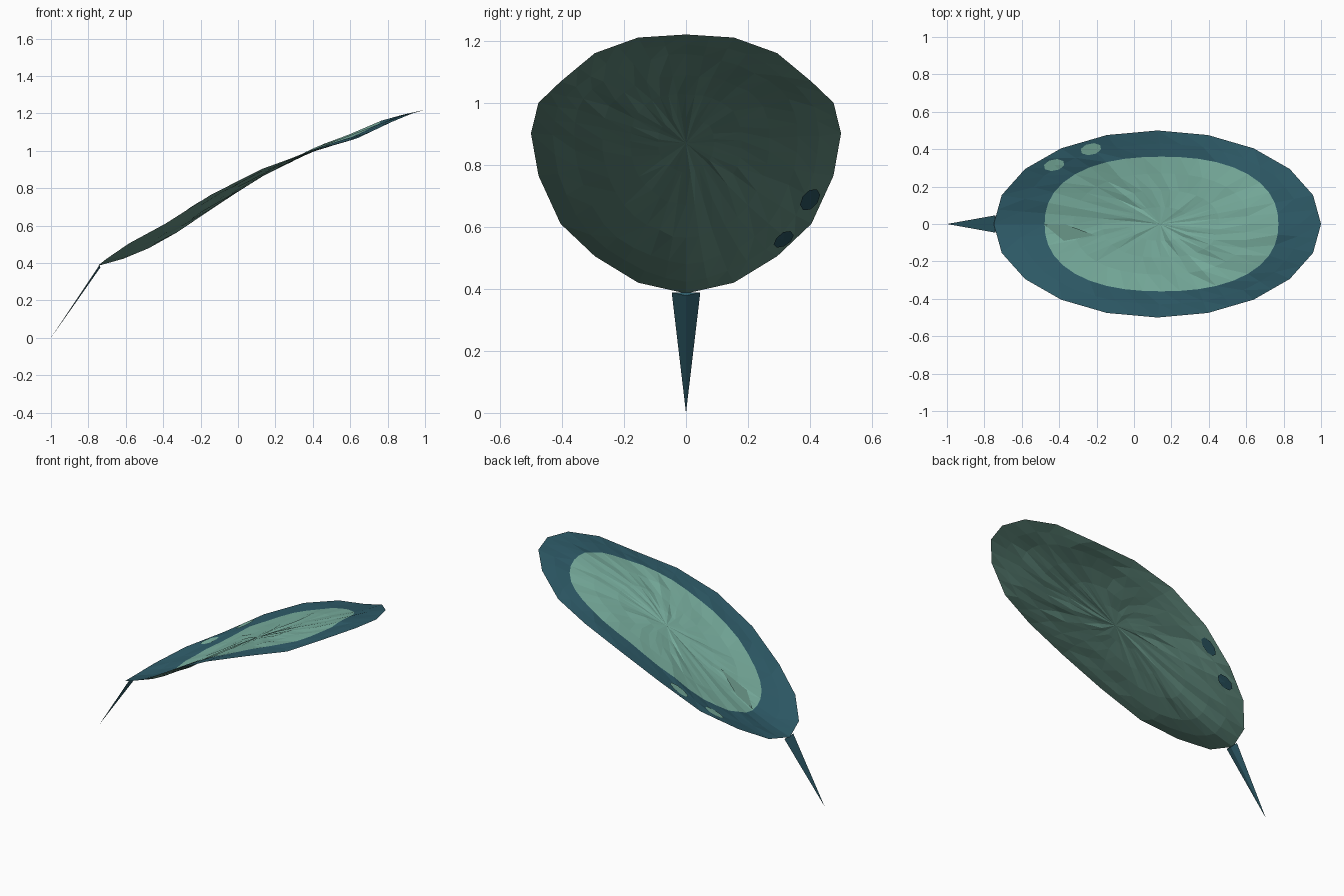
import bpy, bmesh, math, random

if "Cube" in bpy.data.objects:
    bpy.data.objects.remove(bpy.data.objects["Cube"])

random.seed(4)
CX, RX, RY = 0.125, 0.875, 0.5   # leaf outline, seen from above
SEG = 40                         # two mesh segments per outline side


def material(name, rgb):
    lin = [((c / 255 + 0.055) / 1.055) ** 2.4 for c in rgb]
    m = bpy.data.materials.new(name)
    m.diffuse_color = (*lin, 1)
    m.use_nodes = True
    m.node_tree.nodes["Principled BSDF"].inputs["Base Color"].default_value = m.diffuse_color
    return m


TEAL = material("dark teal", (46, 91, 104))
MINT = material("pale mint", (121, 175, 159))
UNDER = material("underside green", (105, 150, 136))


def interp(table, x):
    x = min(max(x, table[0][0]), table[-1][0])
    for (x0, a), (x1, b) in zip(table, table[1:]):
        if x <= x1:
            return a + (b - a) * (x - x0) / (x1 - x0)
    return table[-1][1]


# Height of the rim and of the midrib along the leaf, and its half width
RIM = [(-.75, .385), (-.707, .42), (-.583, .505), (-.389, .61), (-.145, .765), (.125, .902),
       (.395, 1.0), (.639, 1.068), (.833, 1.16), (.957, 1.21), (1.0, 1.22)]
MID = [(-.75, .385), (-.58, .44), (-.4, .52), (-.23, .635), (-.04, .765), (.12, .865),
       (.4, 1.01), (.64, 1.105), (.8, 1.175), (1.0, 1.22)]
WIDTH = [(CX - RX * math.cos(i * math.pi / 10), RY * math.sin(i * math.pi / 10)) for i in range(11)]


def height(x, y):
    w = max(interp(WIDTH, x), 1e-4)
    f = min(abs(y) / w, 1) ** 1.3
    return interp(MID, x) * (1 - f) + interp(RIM, x) * f


def outline(i):
    def corner(k):
        a = k * math.pi / 10
        return CX + RX * math.cos(a), RY * math.sin(a)
    (ax, ay), (bx, by) = corner(i // 2), corner((i + 1) // 2)
    return (ax + bx) / 2, (ay + by) / 2


def border(i):
    # slightly squared oval between mint centre and teal edge
    a = i * 2 * math.pi / SEG
    c, s = math.cos(a), math.sin(a)
    r = (abs(c) ** 2.3 + abs(s) ** 2.3) ** (-1 / 2.3)
    return 0.147 + 0.625 * r * c, 0.36 * r * s


def make(name, verts, faces, mats, rule=None):
    me = bpy.data.meshes.new(name)
    me.from_pydata(verts, [], faces)
    for m in mats:
        me.materials.append(m)
    if rule:
        for p in me.polygons:
            p.material_index = rule(p.index)
    ob = bpy.data.objects.new(name, me)
    bpy.context.collection.objects.link(ob)
    return ob


# Rings of the leaf: centre, mint area, border, teal edge, rim
INNER = [0.25, 0.5, 0.75, 1.0]
OUTER = [0.5, 1.0]
WRINKLE = [[random.uniform(-.005, .005) for _ in range(SEG)] for _ in range(6)]


def leaf(name, drop, mats, rule, flip):
    verts = [(0.14, 0, height(0.14, 0) - drop)]
    for r, t in enumerate(INNER + OUTER):
        for i in range(SEG):
            bx, by = border(i)
            if r < len(INNER):
                x, y = 0.14 + (bx - 0.14) * t, by * t
            else:
                ox, oy = outline(i)
                x, y = bx + (ox - bx) * t, by + (oy - by) * t
            last = r == 5
            dz = 0 if last else WRINKLE[r][i] * (0.4 if r == 4 else 1) - drop
            if i in (0, SEG // 2) and not last:
                dz = -drop
            verts.append((x, y, height(x, y) + dz))
    faces = [(0, 1 + i, 1 + (i + 1) % SEG) for i in range(SEG)]
    for r in range(5):
        a, b = 1 + r * SEG, 1 + (r + 1) * SEG
        for i in range(SEG):
            j = (i + 1) % SEG
            faces += [(a + i, b + i, b + j), (a + i, b + j, a + j)]
    if flip:
        faces = [f[::-1] for f in faces]
    return make(name, verts, faces, mats, rule)


mint_faces = SEG + 2 * SEG * (len(INNER) - 1)
leaf("leaf_top", 0, [MINT, TEAL], lambda k: 0 if k < mint_faces else 1, False)
leaf("leaf_underside", 0.006, [UNDER], None, True)


# Spots near the edge, shown on both sides
def spot(name, cx, cy, rx, ry, tilt, lift, mat):
    verts = []
    for k in range(8):
        a = (k + 0.5) * math.pi / 4
        u, v = rx * math.cos(a), ry * math.sin(a)
        x = cx + u * math.cos(tilt) - v * math.sin(tilt)
        y = cy + u * math.sin(tilt) + v * math.cos(tilt)
        verts.append((x, y, height(x, y) + lift))
    verts.append((cx, cy, height(cx, cy) + lift))
    faces = [(8, k, (k + 1) % 8) for k in range(8)]
    if lift < 0:
        faces = [f[::-1] for f in faces]
    make(name, verts, faces, [mat])


for n, (x, y) in enumerate([(-.427, .315), (-.23, .40)]):
    spot(f"top_spot_{n}", x, y, .057, .031, .2, .007, MINT)
    spot(f"underside_spot_{n}", x, y, .057, .031, .2, -.013, TEAL)

# Small darker fold beside the midrib
pts = [(-.48, -.002), (-.375, -.09), (-.21, -.06), (-.36, -.004)]
make("midrib_fold", [(x, y, height(x, y) + .009) for x, y in pts], [(0, 1, 2, 3)], [UNDER])

# Tapered stalk reaching the ground
make("stalk", [(-1, 0, 0), (-.742, -.046, .388), (-.742, .046, .388), (-.735, 0, .378)],
     [(0, 1, 2), (0, 3, 1), (0, 2, 3), (1, 3, 2)], [TEAL])
